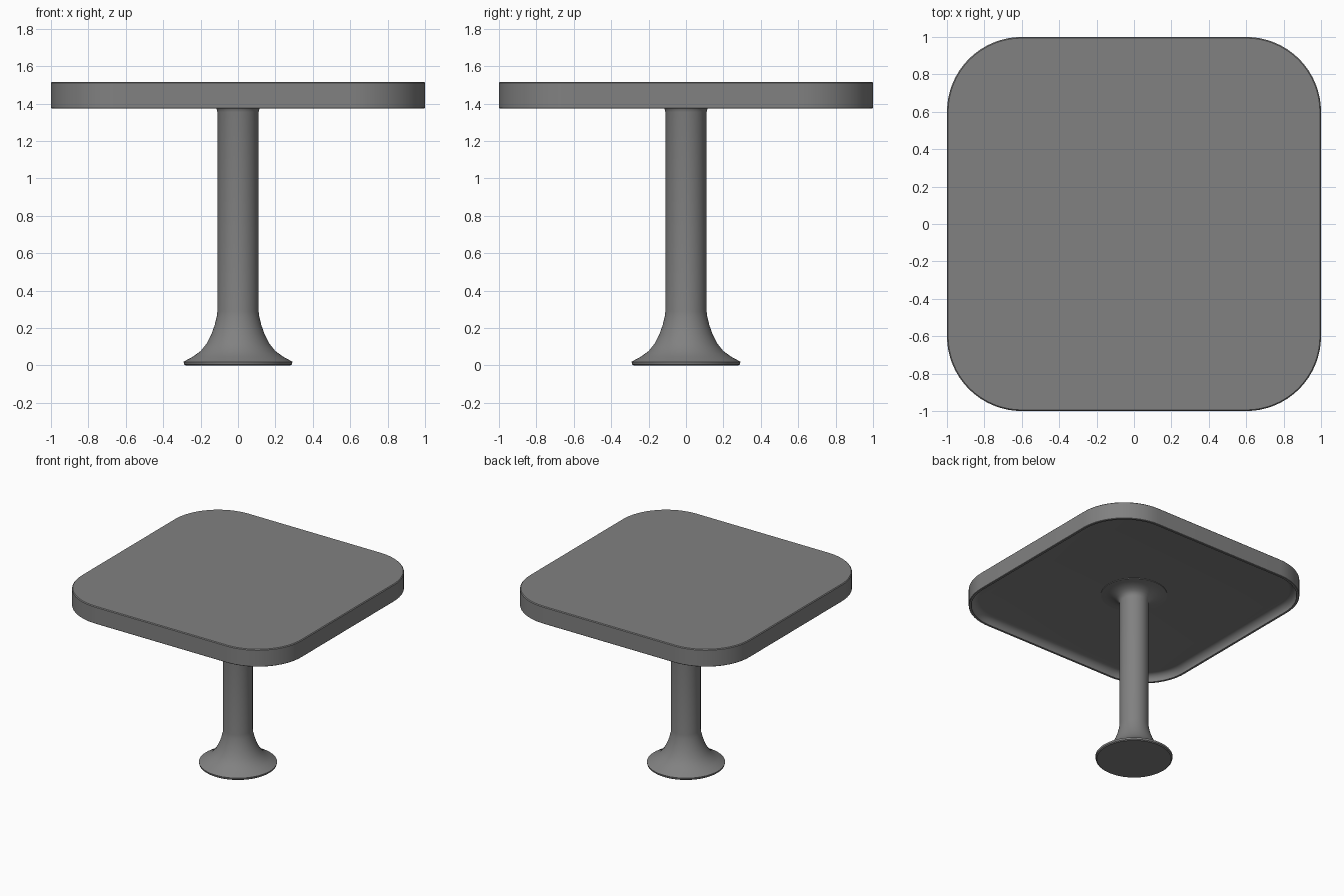
import bpy
import bmesh
from math import cos, sin, pi, radians

if "Cube" in bpy.data.objects:
    bpy.data.objects.remove(bpy.data.objects["Cube"], do_unlink=True)

grey = bpy.data.materials.new("plain grey")
grey.use_nodes = True
colour = (0.22, 0.22, 0.22, 1)
grey.diffuse_color = colour
grey.node_tree.nodes["Principled BSDF"].inputs["Base Color"].default_value = colour


def rounded_square(half, radius, z, steps=16):
    """Points round a square with arc corners; equal half and radius make a circle."""
    points = []
    for quarter in range(4):
        middle = pi / 4 + quarter * pi / 2
        cx = (half - radius) * (1 if cos(middle) > 0 else -1)
        cy = (half - radius) * (1 if sin(middle) > 0 else -1)
        start = quarter * pi / 2
        count = steps if half == radius else steps + 1
        for i in range(count):
            a = start + i / steps * pi / 2
            points.append((cx + radius * cos(a), cy + radius * sin(a), z))
    return points


def loft(name, rings):
    """Skin a stack of matching rings and cap both ends."""
    bm = bmesh.new()
    loops = [[bm.verts.new(p) for p in ring] for ring in rings]
    n = len(loops[0])
    for low, high in zip(loops, loops[1:]):
        for i in range(n):
            j = (i + 1) % n
            bm.faces.new((low[i], low[j], high[j], high[i]))
    bm.faces.new(loops[0][::-1])
    bm.faces.new(loops[-1])
    bmesh.ops.recalc_face_normals(bm, faces=bm.faces)
    mesh = bpy.data.meshes.new(name)
    bm.to_mesh(mesh)
    bm.free()
    mesh.materials.append(grey)
    obj = bpy.data.objects.new(name, mesh)
    bpy.context.collection.objects.link(obj)
    bpy.ops.object.select_all(action="DESELECT")
    obj.select_set(True)
    bpy.context.view_layer.objects.active = obj
    bpy.ops.object.shade_smooth_by_angle(angle=radians(35))
    return obj


# Table top: hollow underside with a thin rim and a coved inner wall
HALF, CORNER = 1.0, 0.4
RIM_Z, CEILING_Z, TOP_Z = 1.375, 1.43, 1.517
RIM, COVE = 0.02, 0.055
profile = [(RIM + COVE * (1 - cos(t * pi / 12)), RIM_Z + (CEILING_Z - RIM_Z) * sin(t * pi / 12))
           for t in range(6, -1, -1)]
profile += [(0.003, RIM_Z), (0, RIM_Z + 0.003), (0, TOP_Z - 0.006), (0.006, TOP_Z)]
loft("table_top", [rounded_square(HALF - inset, CORNER - inset, z) for inset, z in profile])

# Pedestal: flared foot, straight column and a trumpet collar under the top
POST = 0.11
pedestal = [(0.28, 0), (0.288, 0.006), (0.291, 0.02), (0.24, 0.048), (0.2, 0.077),
            (0.168, 0.117), (0.143, 0.165), (0.125, 0.215), (0.114, 0.26), (POST, 0.29),
            (POST, 1.355)]
FLARE = 0.14
pedestal += [(POST + FLARE * (1 - cos(t * pi / 12)), 1.355 + 0.07 * sin(t * pi / 12))
             for t in range(1, 7)]
pedestal.append((POST + FLARE, CEILING_Z + 0.005))
loft("pedestal", [rounded_square(r, r, z) for r, z in pedestal])
